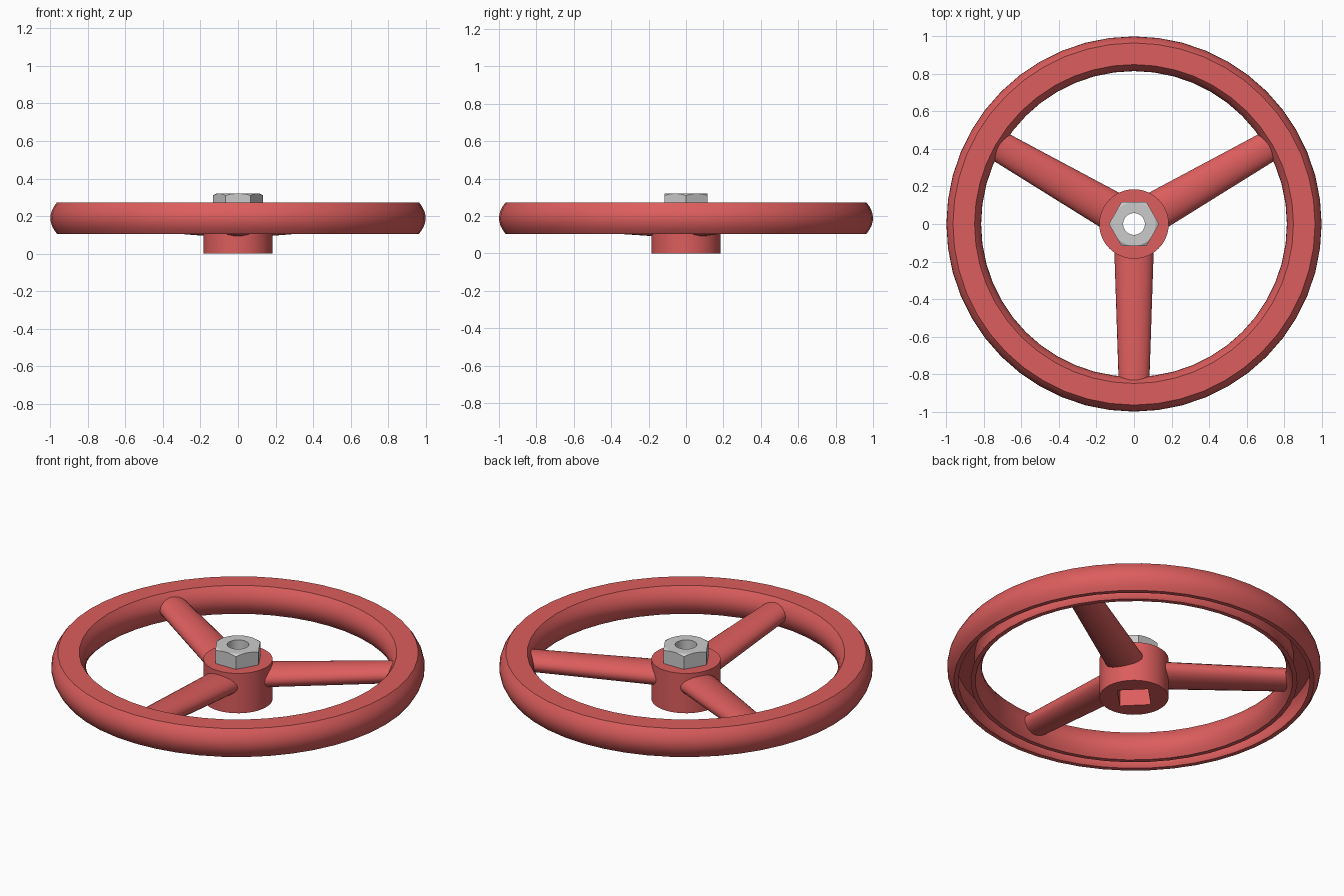
import bpy, math
from mathutils import Vector

if "Cube" in bpy.data.objects:
    bpy.data.objects.remove(bpy.data.objects["Cube"])

SEG = 48
red = bpy.data.materials.new("red_paint")
red.diffuse_color = (0.72, 0.11, 0.11, 1)
red.use_nodes = True
red.node_tree.nodes["Principled BSDF"].inputs["Base Color"].default_value = red.diffuse_color


def make(name, verts, faces, mat=None):
    me = bpy.data.meshes.new(name)
    me.from_pydata(verts, [], faces)
    ob = bpy.data.objects.new(name, me)
    bpy.context.collection.objects.link(ob)
    if mat:
        me.materials.append(mat)
    return ob


def smooth(ob):
    bpy.ops.object.select_all(action='DESELECT')
    ob.select_set(True)
    bpy.context.view_layer.objects.active = ob
    bpy.ops.object.shade_smooth_by_angle(angle=math.radians(30))


def prism(name, n, rings, rot=0.0, mat=None):
    """Stack of n-sided rings (radius, z) with closed ends."""
    v = [(r * math.cos(rot + math.tau * i / n), r * math.sin(rot + math.tau * i / n), z)
         for r, z in rings for i in range(n)]
    f = [(k * n + i, k * n + (i + 1) % n, (k + 1) * n + (i + 1) % n, (k + 1) * n + i)
         for k in range(len(rings) - 1) for i in range(n)]
    f += [tuple(reversed(range(n))), tuple(range(len(v) - n, len(v)))]
    return make(name, v, f, mat)


def boolean(ob, tool, op):
    m = ob.modifiers.new("bool", 'BOOLEAN')
    m.operation, m.object, m.solver = op, tool, 'EXACT'
    bpy.context.view_layer.objects.active = ob
    bpy.ops.object.modifier_apply(modifier=m.name)
    bpy.data.objects.remove(tool)


# Rim: bulging sides, flat top, open channel underneath
Z0, Z1, MID = 0.105, 0.273, 0.189
HALF = (Z1 - Z0) / 2
CENTRE = 0.9075


def bulge(z):
    return 0.0575 + 0.035 * (1 - ((z - MID) / HALF) ** 2)


T, ROOF = 0.025, 0.245
outer = [Z0 + (Z1 - Z0) * i / 8 for i in range(9)]
inner = [Z0 + (ROOF - Z0) * i / 6 for i in range(7)]
profile = [(CENTRE + bulge(z), z) for z in outer]
profile += [(CENTRE - bulge(z), z) for z in reversed(outer)]
profile += [(CENTRE - bulge(z) + T, z) for z in inner]
profile += [(CENTRE + bulge(z) - T, z) for z in reversed(inner)]
P = len(profile)
verts = [(r * math.cos(math.tau * s / SEG), r * math.sin(math.tau * s / SEG), z)
         for s in range(SEG) for r, z in profile]
faces = [(s * P + k, (s + 1) % SEG * P + k, (s + 1) % SEG * P + (k + 1) % P, s * P + (k + 1) % P)
         for s in range(SEG) for k in range(P)]
smooth(make("rim", verts, faces, red))

# Hub with a square socket right through it
hub = prism("hub", SEG, [(0.185, 0), (0.185, 0.235)], mat=red)
boolean(hub, prism("socket_cutter", 4, [(0.117, -0.1), (0.117, 0.4)]), 'DIFFERENCE')
smooth(hub)

# Three tapered oval spokes rising from the hub to the rim
N = 24
for j, deg in enumerate((30, 150, 270)):
    a = math.radians(deg)
    out, side = Vector((math.cos(a), math.sin(a), 0)), Vector((-math.sin(a), math.cos(a), 0))
    v = []
    for r, z, w, h in ((0.14, 0.150, 0.105, 0.060), (0.836, 0.193, 0.082, 0.056)):
        for i in range(N):
            t = math.tau * i / N
            v.append(out * r + side * w * math.cos(t) + Vector((0, 0, z + h * math.sin(t))))
    f = [(i, (i + 1) % N, N + (i + 1) % N, N + i) for i in range(N)]
    f += [tuple(reversed(range(N))), tuple(range(N, 2 * N))]
    smooth(make(f"spoke_{j + 1}", v, f, red))

# Hexagonal nut with chamfered corners and a round bore
nut = prism("nut", 6, [(0.134, 0.235), (0.134, 0.32)])
boolean(nut, prism("chamfer_tool", SEG, [(0.2, 0.2), (0.2, 0.271), (0.116, 0.3201)]), 'INTERSECT')
boolean(nut, prism("bore_cutter", 32, [(0.058, 0.1), (0.058, 0.4)]), 'DIFFERENCE')
smooth(nut)
